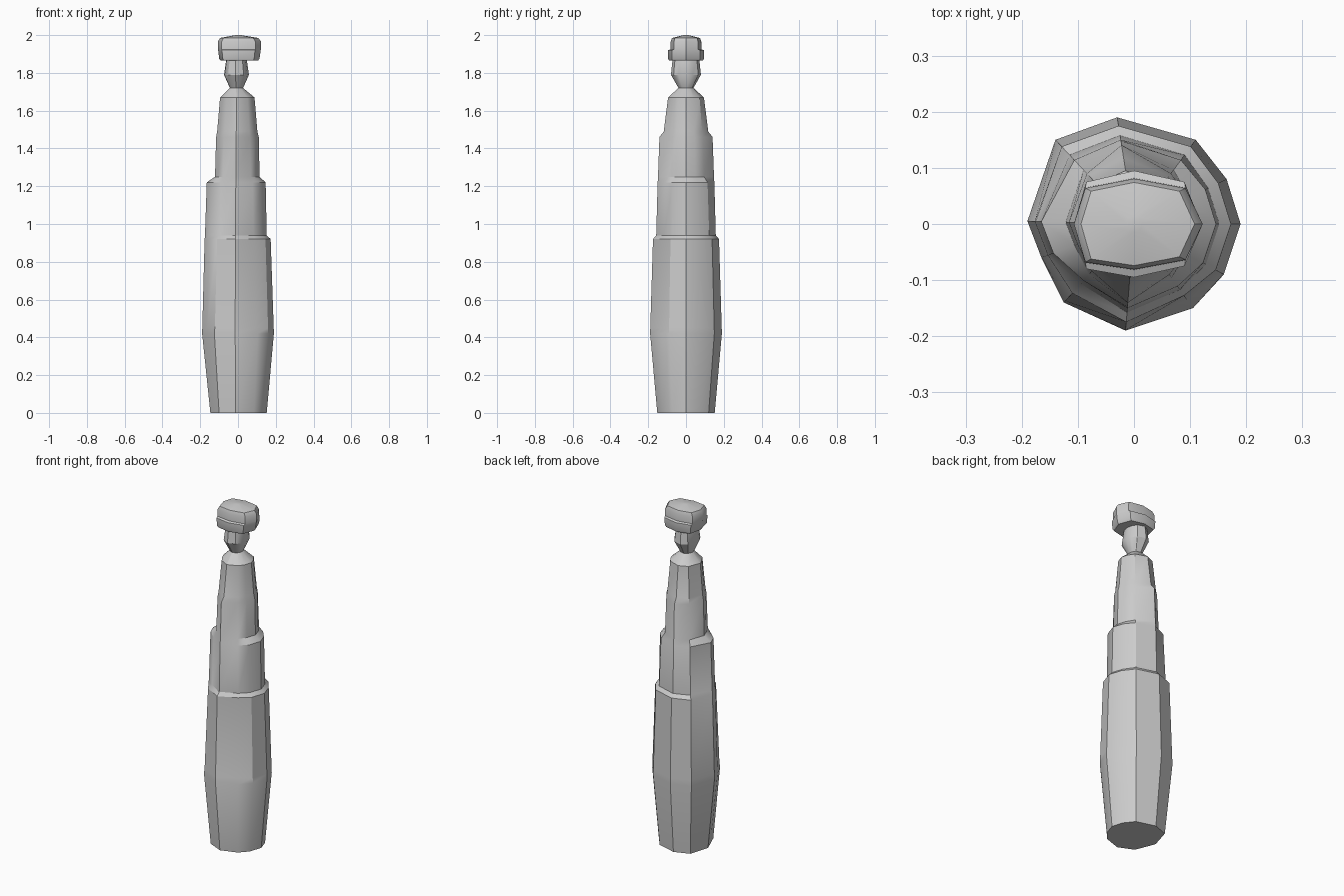
import bpy, bmesh, math

if "Cube" in bpy.data.objects:
    bpy.data.objects.remove(bpy.data.objects["Cube"])

def loft(name, rings, cap_bottom=True, cap_top=True):
    """Skin a stack of equal-length rings and shade it smooth by angle."""
    bm = bmesh.new()
    vs = [[bm.verts.new(p) for p in ring] for ring in rings]
    n = len(vs[0])
    for a, b in zip(vs, vs[1:]):
        for i in range(n):
            j = (i + 1) % n
            bm.faces.new((a[i], a[j], b[j], b[i]))
    if cap_bottom:
        bm.faces.new(vs[0][::-1])
    if cap_top:
        bm.faces.new(vs[-1])
    bmesh.ops.recalc_face_normals(bm, faces=bm.faces)
    me = bpy.data.meshes.new(name)
    bm.to_mesh(me)
    bm.free()
    ob = bpy.data.objects.new(name, me)
    bpy.context.collection.objects.link(ob)
    bpy.ops.object.select_all(action='DESELECT')
    ob.select_set(True)
    bpy.context.view_layer.objects.active = ob
    bpy.ops.object.shade_smooth_by_angle(angle=math.radians(32))
    return ob

# Stepped body: widest outline, and how each side steps inward with height
heights = [0, .42, .45, .92, .94, 1.22, 1.25, 1.46, 1.49, 1.67]
steps = {
    'right':  [.80, 1, .995, .91, .80, .77, .60, .58, .54, .46],
    'left':   [.77, 1, .995, .93, .92, .87, .64, .61, .58, .50],
    'face':   [.80, 1, .995, .92, .83, .79, .78, .74, .62, .50],
    'corner': [.80, 1, .995, .92, .82, .76, .64, .60, .57, .48],
    'recess': [.80, 1, .90, .85, .78, .74, .64, .60, .57, .48],
    'groove': [.80, 1, .98, .88, .76, .72, .64, .60, .57, .48],
}
outline = [(.19, 0, 'right'), (.165, .08, 'right'), (.11, .15, 'corner'),
           (-.03, .19, 'face'), (-.14, .15, 'corner'), (-.19, .005, 'left'),
           (-.165, -.06, 'left'), (-.125, -.14, 'groove'),
           (-.015, -.19, 'face'), (.105, -.15, 'recess'), (.16, -.09, 'right')]
rings = [[(x * steps[k][i], y * steps[k][i], z) for x, y, k in outline]
         for i, z in enumerate(heights)]

# Pinched neck continues from the shoulders
for z, rx, ry in [(1.72, .035, .04), (1.79, .066, .08), (1.865, .055, .072)]:
    ring = []
    for x, y, k in outline:
        a = math.atan2(y, x)
        ring.append((rx * math.cos(a) - .008, ry * math.sin(a), z))
    rings.append(ring)
loft("stepped_body", rings)

# Faceted cap: wider lower band, narrower upper part, shallow crown
cap = [(.12, 0), (.09, .075), (0, .095), (-.085, .075),
       (-.105, 0), (-.085, -.08), (0, -.095), (.09, -.075)]
levels = [(1.865, .88, .95), (1.875, .95, 1), (1.92, 1, 1), (1.925, 1.02, .86),
          (1.965, 1.02, .85), (1.985, .90, .78), (2.0, .12, .15)]
loft("head_cap", [[(x * sx, y * sy, z) for x, y in cap] for z, sx, sy in levels])
